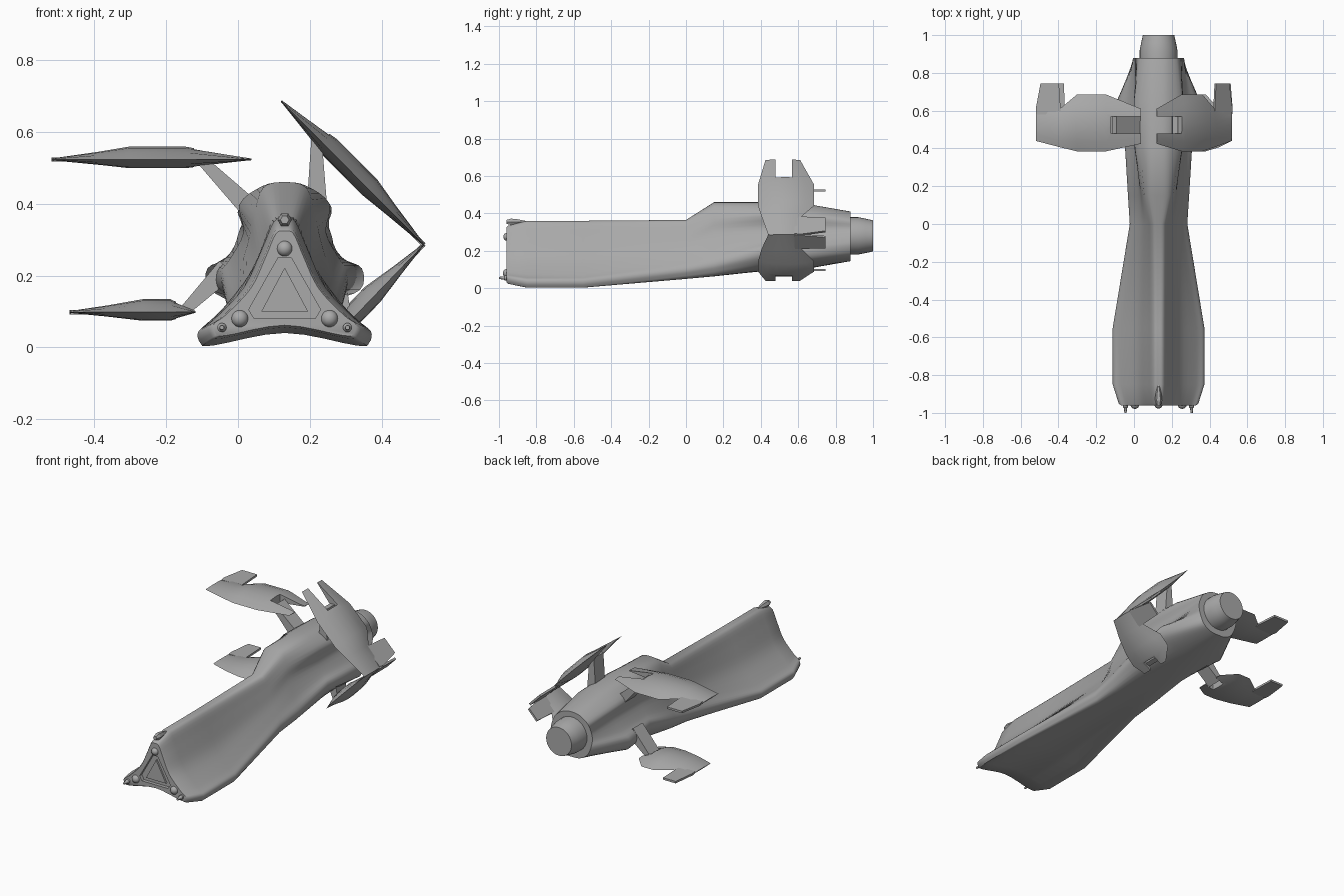
import bpy, bmesh, math
from mathutils import Vector

cube = bpy.data.objects.get("Cube")
if cube:
    bpy.data.objects.remove(cube)

CX = 0.13  # hull centre line

grey = bpy.data.materials.new("hull grey")
grey.use_nodes = True
grey.diffuse_color = (0.4, 0.4, 0.4, 1)
grey.node_tree.nodes["Principled BSDF"].inputs["Base Color"].default_value = grey.diffuse_color


def finish(name, bm, smooth=None):
    bmesh.ops.recalc_face_normals(bm, faces=bm.faces)
    mesh = bpy.data.meshes.new(name)
    bm.to_mesh(mesh)
    bm.free()
    mesh.materials.append(grey)
    obj = bpy.data.objects.new(name, mesh)
    bpy.context.collection.objects.link(obj)
    if smooth:
        bpy.ops.object.select_all(action="DESELECT")
        obj.select_set(True)
        bpy.context.view_layer.objects.active = obj
        bpy.ops.object.shade_smooth_by_angle(angle=math.radians(smooth))
    return obj


def loft(name, rings, smooth=None):
    bm = bmesh.new()
    loops = [[bm.verts.new(p) for p in ring] for ring in rings]
    n = len(loops[0])
    for a, b in zip(loops, loops[1:]):
        for i in range(n):
            bm.faces.new((a[i], a[(i + 1) % n], b[(i + 1) % n], b[i]))
    bm.faces.new(loops[0])
    bm.faces.new(loops[-1])
    return finish(name, bm, smooth)


def prism(name, points, offset):
    base = [Vector(p) for p in points]
    return loft(name, [base, [p + Vector(offset) for p in base]])


def cut(obj, cutter):
    mod = obj.modifiers.new("cut", "BOOLEAN")
    mod.operation = "DIFFERENCE"
    mod.solver = "EXACT"
    mod.object = cutter
    mesh = bpy.data.meshes.new_from_object(
        obj.evaluated_get(bpy.context.evaluated_depsgraph_get()))
    obj.modifiers.clear()
    obj.data = mesh
    bpy.data.objects.remove(cutter)


def section(y, half, sub=4):
    """Smooth closed ring through a half outline mirrored on the centre line."""
    pts = [Vector(p) for p in half]
    pts += [Vector((-x, z)) for x, z in half[-2:0:-1]]
    n, ring = len(pts), []
    for i in range(n):
        a, b, c, d = (pts[(i + k) % n] for k in (-1, 0, 1, 2))
        for j in range(sub):
            t = j / sub
            p = b + (c - a) * t / 2 + (a - b * 2.5 + c * 2 - d / 2) * t**2
            p += (b * 3 - a - c * 3 + d) * t**3 / 2
            ring.append((CX + p.x, y, p.y))
    return ring


# Hull: three-lobed nose, narrow waist, bulged tail
nose = [(0, .36), (.03, .35), (.065, .27), (.115, .165), (.2, .075),
        (.24, .045), (.235, .012), (.2, .005), (0, .04)]
waist = [(0, .365), (.035, .355), (.06, .29), (.09, .22), (.125, .16),
         (.15, .11), (.148, .075), (.12, .05), (0, .06)]
hump = [(0, .46), (.06, .445), (.085, .37), (.1, .3), (.13, .2),
        (.16, .14), (.155, .1), (.12, .065), (0, .07)]
shoulder = [(0, .46), (.06, .45), (.125, .4), (.115, .32), (.15, .25),
            (.175, .21), (.17, .16), (.12, .1), (0, .09)]
bulge = [(0, .45), (.06, .44), (.13, .39), (.115, .32), (.16, .25),
         (.215, .22), (.21, .16), (.12, .13), (0, .105)]
tail = [(0, .41), (.055, .4), (.105, .365), (.128, .32), (.135, .28),
        (.125, .23), (.1, .18), (.055, .15), (0, .145)]


def shrink(half, s):
    return [(x * s, .16 + (z - .16) * s) for x, z in half]


hull = loft("hull", [section(y, h) for y, h in (
    (-.96, shrink(nose, .82)), (-.95, shrink(nose, .87)), (-.85, nose),
    (-.55, nose), (0, waist), (.15, hump), (.4, shoulder),
    (.65, bulge), (.88, tail))], 40)

# Recessed nose panel
half = [(.018, .25), (.1, .105), (.085, .08)]
outline = half + [(-x, z) for x, z in reversed(half)]
cut(hull, prism("panel_cutter", [(CX + x, -1, z) for x, z in outline], (0, .06, 0)))
prism("nose_panel", [(CX, -.95, .222), (CX + .065, -.95, .1), (CX - .065, -.95, .1)],
      (0, .02, 0))


def ball(name, x, z, r):
    bm = bmesh.new()
    bmesh.ops.create_uvsphere(bm, u_segments=16, v_segments=10, radius=r)
    bmesh.ops.translate(bm, verts=bm.verts, vec=(CX + x, -.955, z))
    finish(name, bm, 60)


def turned(name, x, z, profile, segments, smooth):
    steps = [2 * math.pi * i / segments for i in range(segments)]
    loft(name, [[(CX + x + r * math.cos(a), y, z + r * math.sin(a)) for a in steps]
                for y, r in profile], smooth)


# Nose lamps and probes
ball("top_lamp", 0, .275, .022)
for side, s in (("left", 1), ("right", -1)):
    ball(side + "_lamp", s * .125, .08, .024)
    turned(side + "_probe", s * .175, .055,
           [(-1, .006), (-.975, .008), (-.97, .013), (-.94, .013)], 12, 40)

# Crest on the nose tip
turned("nose_crest", 0, .355, [(-.96, .012), (-.935, .02), (-.9, .016), (-.85, .004)], 6, None)

# Engine nozzle
turned("engine_nozzle", 0, .28, [(.86, .1), (.92, .1), (.96, .092), (1, .083)], 32, 30)


def wing(name, inner, outer, flip, f1, f2, slot, prong, strut_root):
    """Lens-shaped wing with a rear prong, an inner slot and a strut."""
    a, b = Vector((inner[0], 0, inner[1])), Vector((outer[0], 0, outer[1]))
    u = (b - a).normalized()
    n = Vector((-u.z, 0, u.x)) * flip
    length = (b - a).length

    def at(f, y, h=0):
        return a + (b - a) * f + n * h + Vector((0, y, 0))

    steps = [i / 6 for i in range(7)]
    rings = []
    for f, front, back, t in ((0, .425, .61, .1), (f1, .385, .685, 1), (f2, .385, .685, 1),
                              (prong, .405, .615, (1 - prong) / (1 - f2)), (1, .44, .61, .08)):
        def rim(v, h):
            return at(f, front + (back - front) * v, h * t * (1 - (2 * v - 1)**2))
        rings.append([rim(v, .036) for v in steps] + [rim(v, -.024) for v in steps[-2:0:-1]])
    blade = loft(name, rings, 25)
    corners = [at(-.1, y, -.1) for y in (.478, .568)]
    corners += [at(slot / length, y, -.1) for y in (.568, .478)]
    cut(blade, prism("slot_cutter", corners, n * .2))
    # Prong
    prism(name + "_prong", [at(f, y, -.006) for f, y in (
        (prong, .58), (prong + .02, .745), (.955, .745), (1, .61), (.99, .58))], n * .012)
    # Strut
    root = Vector((strut_root[0], 0, strut_root[1]))
    tip = at((slot - .02) / length, 0)
    across = (root - tip).cross(Vector((0, 1, 0))).normalized()
    loft(name + "_strut", [
        [p + across * w + Vector((0, y, 0)) for w, y in (
            (-w0, .478), (w0, .478), (w0, .568), (-w0, .568))]
        for p, w0 in ((tip, .014), (root, .03))])


wing("upper_right_wing", (.037, .523), (-.52, .523), -1, .33, .61, .16, .76, (.05, .37))
wing("upper_left_wing", (.12, .686), (.518, .285), 1, .33, .61, .16, .76, (.22, .37))
wing("lower_right_wing", (-.118, .098), (-.47, .098), -1, .2, .42, .055, .7, (-.03, .22))
wing("lower_left_wing", (.28, .04), (.518, .287), 1, .2, .42, .055, .7, (.27, .19))
